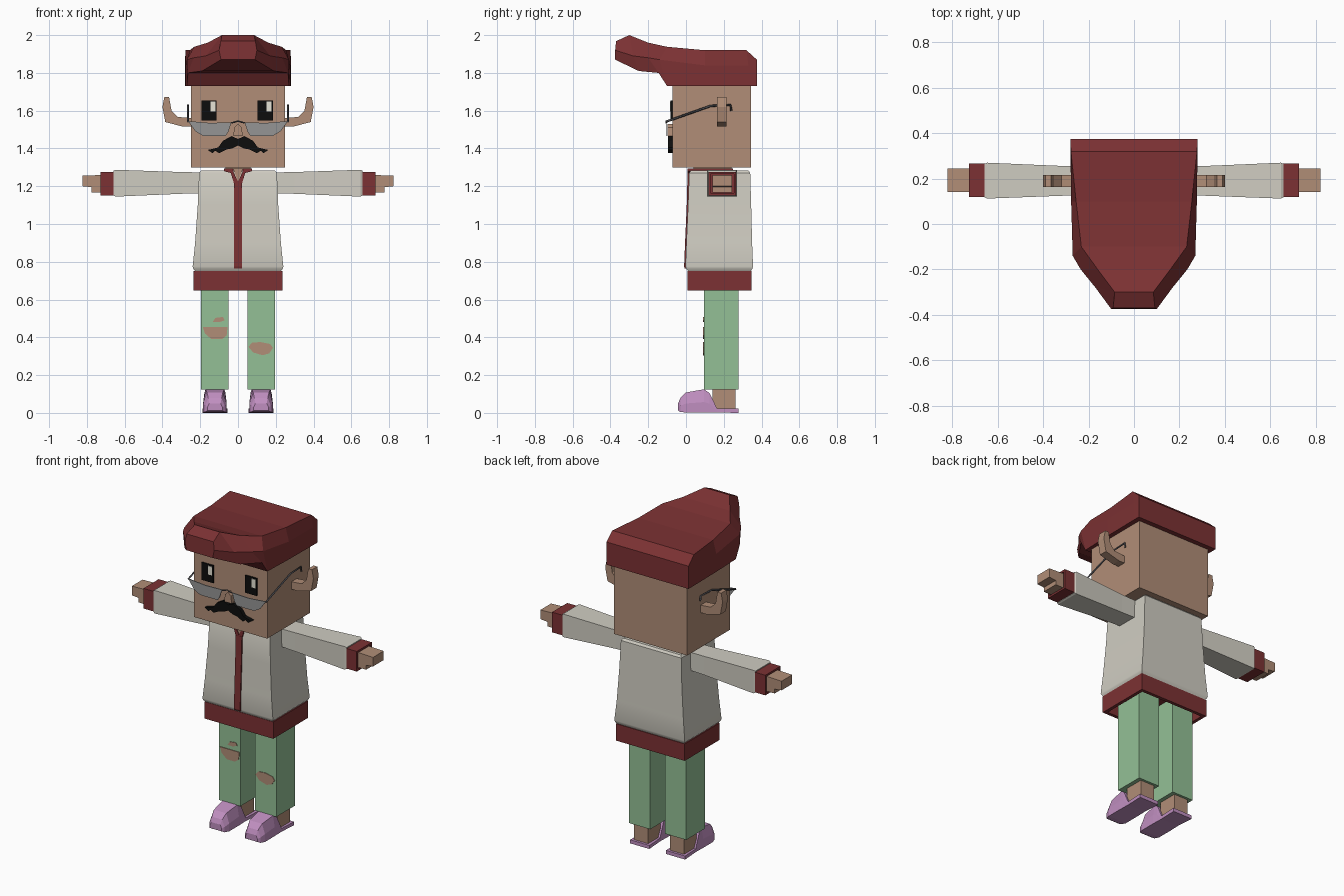
import bpy, bmesh

cube = bpy.data.objects.get("Cube")
if cube:
    bpy.data.objects.remove(cube, do_unlink=True)


def material(name, rgb):
    m = bpy.data.materials.new(name)
    m.use_nodes = True
    m.diffuse_color = (*rgb, 1)
    bsdf = m.node_tree.nodes["Principled BSDF"]
    bsdf.inputs["Base Color"].default_value = (*rgb, 1)
    bsdf.inputs["Roughness"].default_value = 0.9
    return m


SKIN = material("skin tan", (.44, .27, .185))
RED = material("dark red", (.2, .031, .033))
CREAM = material("jacket cream", (.63, .61, .54))
GREEN = material("trouser green", (.295, .53, .305))
PINK = material("shoe pink", (.53, .275, .53))
BLACK = material("black", (.004, .004, .004))
WHITE = material("eye white", (.8, .78, .68))
GREY = material("lens grey", (.3, .3, .3))
WIRE = material("wire grey", (.07, .07, .08))


def loft(name, rings, mat, mirror=False, smooth=False):
    """Skin a list of equal rings of points and cap both ends."""
    bm = bmesh.new()
    rows = [[bm.verts.new(p) for p in ring] for ring in rings]
    for a, b in zip(rows, rows[1:]):
        for i in range(len(a)):
            j = (i + 1) % len(a)
            bm.faces.new((a[i], a[j], b[j], b[i]))
    bm.faces.new(rows[0])
    bm.faces.new(rows[-1])
    bmesh.ops.recalc_face_normals(bm, faces=bm.faces)
    me = bpy.data.meshes.new(name)
    bm.to_mesh(me)
    bm.free()
    me.materials.append(mat)
    ob = bpy.data.objects.new(name, me)
    bpy.context.collection.objects.link(ob)
    if mirror:
        ob.modifiers.new("Mirror", "MIRROR").use_clip = True
    if smooth:
        bpy.ops.object.select_all(action="DESELECT")
        ob.select_set(True)
        bpy.context.view_layer.objects.active = ob
        bpy.ops.object.shade_smooth_by_angle()
    return ob


def rect_z(x0, x1, y0, y1, z):
    return [(x0, y0, z), (x1, y0, z), (x1, y1, z), (x0, y1, z)]


def rect_x(x, y0, y1, z0, z1):
    return [(x, y0, z0), (x, y1, z0), (x, y1, z1), (x, y0, z1)]


def box(name, x, y, z, mat, mirror=False):
    return loft(name, [rect_z(*x, *y, h) for h in z], mat, mirror)


def plate(name, outline, y0, y1, mat, mirror=False):
    """Extrude an x-z outline along y."""
    return loft(name, [[(x, y, z) for x, z in outline] for y in (y0, y1)], mat, mirror)


def wire(name, points, r=.006):
    cu = bpy.data.curves.new(name, "CURVE")
    cu.dimensions = "3D"
    cu.bevel_depth = r
    cu.bevel_resolution = 0
    cu.use_fill_caps = True
    sp = cu.splines.new("POLY")
    sp.points.add(len(points) - 1)
    for p, co in zip(sp.points, points):
        p.co = (*co, 1)
    cu.materials.append(WIRE)
    bpy.context.collection.objects.link(bpy.data.objects.new(name, cu))


# Head and swept hair: each hair section is (y, z, half width) at bottom, middle, top
box("head", (-.25, .25), (-.072, .345), (1.3, 1.78), SKIN)
hair = [
    [(.375, 1.73, .28), (.375, 1.8, .28), (.375, 1.87, .28)],
    [(.33, 1.73, .28), (.33, 1.84, .28), (.32, 1.92, .278)],
    [(.1, 1.73, .277), (.1, 1.84, .277), (.1, 1.92, .255)],
    [(-.1, 1.73, .27), (-.14, 1.87, .27), (-.1, 1.938, .232)],
    [(-.145, 1.8, .265), (-.2, 1.88, .235), (-.2, 1.96, .16)],
    [(-.25, 1.81, .19), (-.28, 1.89, .17), (-.3, 2.0, .085)],
    [(-.375, 1.87, .09), (-.375, 1.92, .1), (-.37, 1.968, .092)],
]
loft("hair", [[(w, y, z) for y, z, w in s] + [(-w, y, z) for y, z, w in reversed(s)]
              for s in hair], RED)

# Upturned ears
ear = [(.24, 1.515), (.29, 1.515), (.385, 1.54), (.4, 1.62), (.39, 1.672),
       (.365, 1.672), (.352, 1.6), (.32, 1.567), (.24, 1.56)]
plate("ears", ear, .163, .215, SKIN, True)

# Face
for side, x in (("right", -.193), ("left", .104)):
    plate(side + "_eye", [(x, 1.548), (x + .08, 1.548), (x + .08, 1.655), (x, 1.655)],
          -.081, -.072, BLACK)
    plate(side + "_eye_glint", [(x + .048, 1.595), (x + .074, 1.595),
                                (x + .074, 1.648), (x + .048, 1.648)], -.085, -.08, WHITE)
moustache = [(0, 1.45), (.035, 1.465), (.08, 1.44), (.105, 1.405), (.16, 1.392),
             (.135, 1.375), (.12, 1.388), (.1, 1.375), (.06, 1.395), (.03, 1.4), (0, 1.415)]
plate("moustache", moustache, -.096, -.07, BLACK, True)
plate("nose", [(-.025, 1.465), (.025, 1.465), (.02, 1.51), (0, 1.53), (-.02, 1.51)],
      -.098, -.07, SKIN)

# Half-moon glasses
lens = [(.035, 1.538), (.05, 1.49), (.065, 1.467), (.185, 1.467), (.225, 1.49),
        (.265, 1.545), (.15, 1.535)]
plate("lenses", lens, -.107, -.102, GREY, True)
wire("glasses_bridge", [(-.035, -.105, 1.535), (0, -.105, 1.545), (.035, -.105, 1.535)], .004)
for side, s in (("right", -1), ("left", 1)):
    wire(side + "_temple_wire", [(s * .265, -.105, 1.542), (s * .265, .13, 1.625),
                                 (s * .265, .235, 1.63), (s * .265, .24, 1.6)])

# Flared jacket: (z, half width, front, back)
jacket = [(.745, .222, .015, .34), (.765, .238, .0, .352), (.775, .24, -.003, .355),
          (.9, .227, .002, .35), (1.1, .213, .011, .345), (1.27, .206, .017, .34),
          (1.283, .195, .025, .33)]
loft("jacket", [rect_z(-w, w, a, b, z) for z, w, a, b in jacket], CREAM, smooth=True)
loft("zip_strip", [rect_z(-.021, .021, a - .007, a + .02, z)
                   for z, w, a, b in jacket[1:-2]] + [rect_z(-.021, .021, .007, .03, 1.22)], RED)

# Hem band, open underneath
hem = [(.752, 0), (.648, 0), (.648, .02), (.73, .02)]
loft("hem_band", [rect_z(i - .235, .235 - i, .008 + i, .348 - i, z) for z, i in hem], RED)

# Neck and collar
box("neck", (-.065, .065), (.04, .24), (1.25, 1.305), SKIN)
box("collar", (-.075, .075), (.03, .25), (1.27, 1.294), RED)
lapel = [(0, 1.205), (.02, 1.21), (.038, 1.27), (.075, 1.28), (.075, 1.294),
         (.027, 1.294), (.024, 1.275), (0, 1.225)]
plate("lapels", lapel, .008, .032, RED, True)
plate("throat", [(-.027, 1.294), (.027, 1.294), (0, 1.222)], .012, .032, SKIN)

# Arms
sleeve = [(.19, .127, .253, 1.163, 1.273), (.3, .125, .255, 1.16, 1.275),
          (.648, .112, .27, 1.145, 1.287), (.658, .117, .265, 1.15, 1.282)]
loft("sleeves", [rect_x(*s) for s in sleeve], CREAM, True)
cuff = [(.655, 0), (.727, 0), (.727, .012), (.71, .012)]
loft("cuffs", [rect_x(x, .118 + i, .266 - i, 1.152 + i, 1.276 - i) for x, i in cuff], RED, True)
hand = [(.7, 1.168), (.775, 1.168), (.775, 1.195), (.822, 1.2), (.822, 1.256), (.7, 1.26)]
plate("hands", hand, .14, .244, SKIN, True)

# Legs with torn knees
box("trouser_legs", (.05, .195), (.095, .277), (.123, .74), GREEN, True)
tears = {
    "right_knee_tear": [(-.187, .455), (-.055, .455), (-.06, .41), (-.085, .39),
                        (-.14, .39), (-.175, .42)],
    "right_small_tear": [(-.135, .48), (-.12, .503), (-.08, .508), (-.07, .49), (-.1, .48)],
    "left_knee_tear": [(.055, .35), (.075, .372), (.12, .375), (.17, .365), (.185, .345),
                       (.165, .315), (.13, .305), (.08, .32)],
}
for name, outline in tears.items():
    plate(name, outline, .091, .097, SKIN)
box("ankles", (.075, .17), (.14, .262), (.015, .14), SKIN, True)

# Open-backed shoes: (y, bottom, top, half width at base, half width at top)
shoe = [(-.042, .012, .05, .04, .03), (-.03, .005, .078, .052, .035),
        (.0, .002, .108, .062, .042), (.095, .002, .125, .062, .05),
        (.125, .002, .105, .061, .056), (.165, .002, .022, .06, .06),
        (.277, .0, .022, .066, .066)]
mid = .122
loft("shoes", [[(mid - b, y, z0), (mid + b, y, z0), (mid + b, y, z0 + .45 * (z1 - z0)),
                (mid + t, y, z1), (mid - t, y, z1), (mid - b, y, z0 + .45 * (z1 - z0))]
               for y, z0, z1, b, t in shoe], PINK, True)
